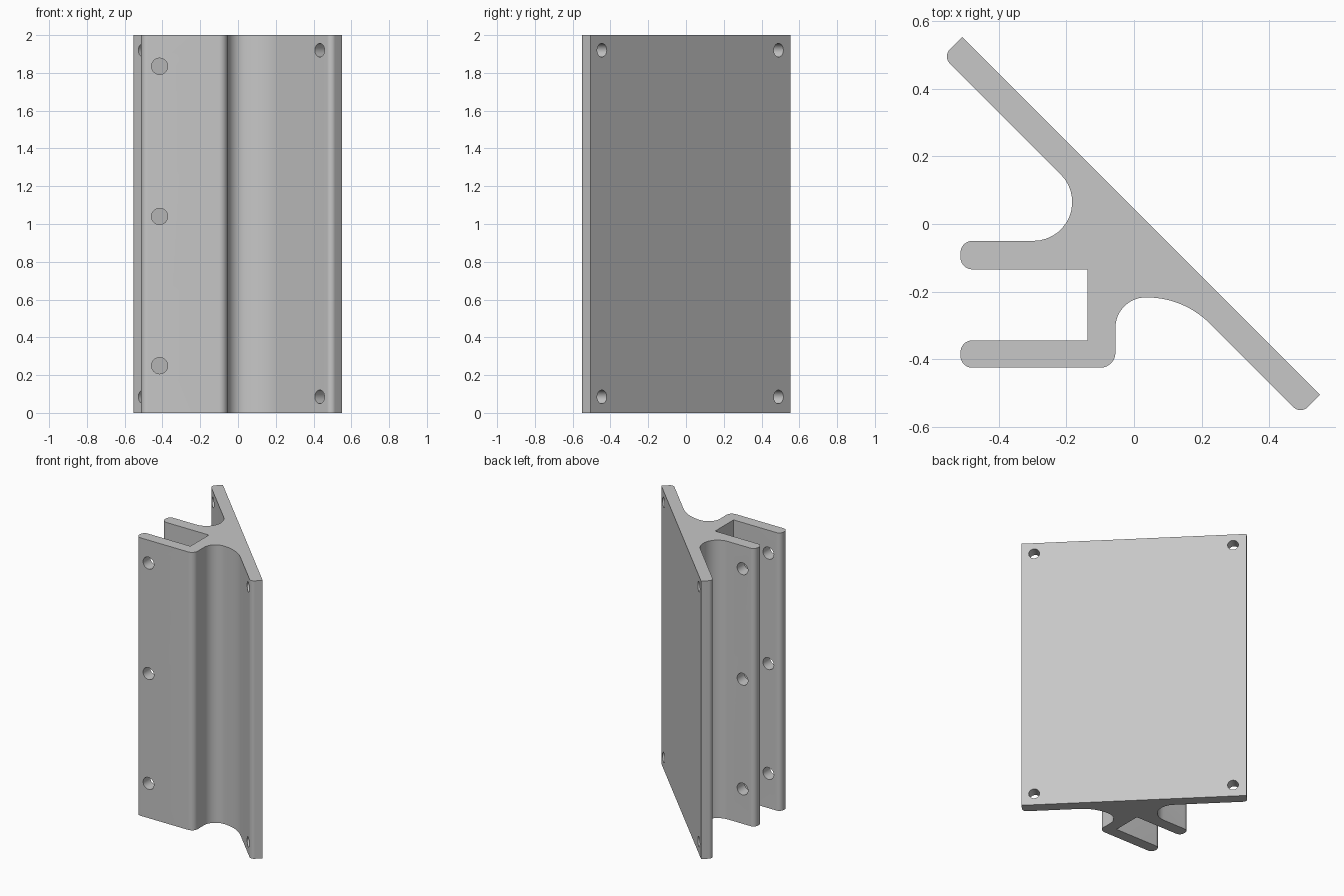
import bpy
import bmesh
import math
from mathutils import Vector, Matrix

cube = bpy.data.objects.get("Cube")
if cube:
    bpy.data.objects.remove(cube, do_unlink=True)

HEIGHT = 2.0

grey = bpy.data.materials.new("plain_grey")
grey.use_nodes = True
colour = (0.57, 0.57, 0.57, 1)
grey.diffuse_color = colour
grey.node_tree.nodes["Principled BSDF"].inputs["Base Color"].default_value = colour


def fillet(prev, corner, nxt, radius, steps=14):
    """Points of the arc that rounds one profile corner."""
    if radius == 0:
        return [corner]
    a, b = (prev - corner).normalized(), (nxt - corner).normalized()
    half = a.angle(b) / 2
    tangent = radius / math.tan(half)
    centre = corner + (a + b).normalized() * radius / math.sin(half)
    start = corner + a * tangent - centre
    end = corner + b * tangent - centre
    sweep = math.atan2(start.x * end.y - start.y * end.x, start.dot(end))
    return [centre + Matrix.Rotation(sweep * i / steps, 2) @ start
            for i in range(steps + 1)]


def extrude_profile(name, corners):
    """Vertical extrusion of a profile given as (x, y, corner radius)."""
    pts = [Vector(c[:2]) for c in corners]
    outline = []
    for i, c in enumerate(corners):
        outline += fillet(pts[i - 1], pts[i], pts[(i + 1) % len(pts)], c[2])
    bm = bmesh.new()
    base = bm.faces.new([bm.verts.new((p.x, p.y, 0)) for p in outline])
    top = bmesh.ops.extrude_face_region(bm, geom=[base])["geom"]
    bmesh.ops.translate(bm, vec=(0, 0, HEIGHT),
                        verts=[v for v in top if isinstance(v, bmesh.types.BMVert)])
    bmesh.ops.recalc_face_normals(bm, faces=bm.faces)
    mesh = bpy.data.meshes.new(name)
    bm.to_mesh(mesh)
    bm.free()
    obj = bpy.data.objects.new(name, mesh)
    bpy.context.collection.objects.link(obj)
    mesh.materials.append(grey)
    return obj


# Diagonal mounting plate with a two-armed clamp growing out of it
bracket = extrude_profile("clamp_bracket", [
    (-0.508, 0.553, 0),           # plate, back left end
    (-0.5655, 0.4955, 0.03),
    (-0.02, -0.05, 0.115),        # hollow between plate and rear arm
    (-0.513, -0.05, 0.035),       # rear arm
    (-0.513, -0.134, 0.035),
    (-0.138, -0.134, 0),          # slot
    (-0.138, -0.344, 0),
    (-0.513, -0.344, 0.035),      # front arm
    (-0.513, -0.425, 0.035),
    (-0.055, -0.425, 0.045),
    (-0.055, -0.217, 0.09),       # hollow between front arm and plate
    (0.147, -0.217, 0.265),
    (0.4925, -0.5625, 0.03),      # plate, front right end
    (0.55, -0.505, 0),
])

# Hole cutters: four through the plate, three through both arms
bm = bmesh.new()


def add_cutter(location, direction, radius, depth):
    turn = Vector(direction).to_track_quat("Z", "Y").to_matrix().to_4x4()
    bmesh.ops.create_cone(bm, cap_ends=True, segments=32, radius1=radius,
                          radius2=radius, depth=depth,
                          matrix=Matrix.Translation(location) @ turn)


for z in (0.085, 1.92):
    for x, y in ((-0.474, 0.461), (0.461, -0.474)):
        add_cutter((x, y, z), (1, 1, 0), 0.036, 0.2)
for z in (0.25, 1.04, 1.835):
    add_cutter((-0.415, -0.24, z), (0, 1, 0), 0.043, 0.5)

cut_mesh = bpy.data.meshes.new("hole_cutters")
bm.to_mesh(cut_mesh)
bm.free()
cut_mesh.materials.append(grey)
cutters = bpy.data.objects.new("hole_cutters", cut_mesh)
bpy.context.collection.objects.link(cutters)
cutters.hide_render = True

drill = bracket.modifiers.new("bolt_holes", "BOOLEAN")
drill.operation = "DIFFERENCE"
drill.solver = "EXACT"
drill.object = cutters

bpy.ops.object.select_all(action="DESELECT")
bpy.context.view_layer.objects.active = bracket
bracket.select_set(True)
bpy.ops.object.modifier_apply(modifier=drill.name)
bpy.data.objects.remove(cutters, do_unlink=True)
bpy.ops.object.shade_smooth_by_angle(angle=math.radians(30))
